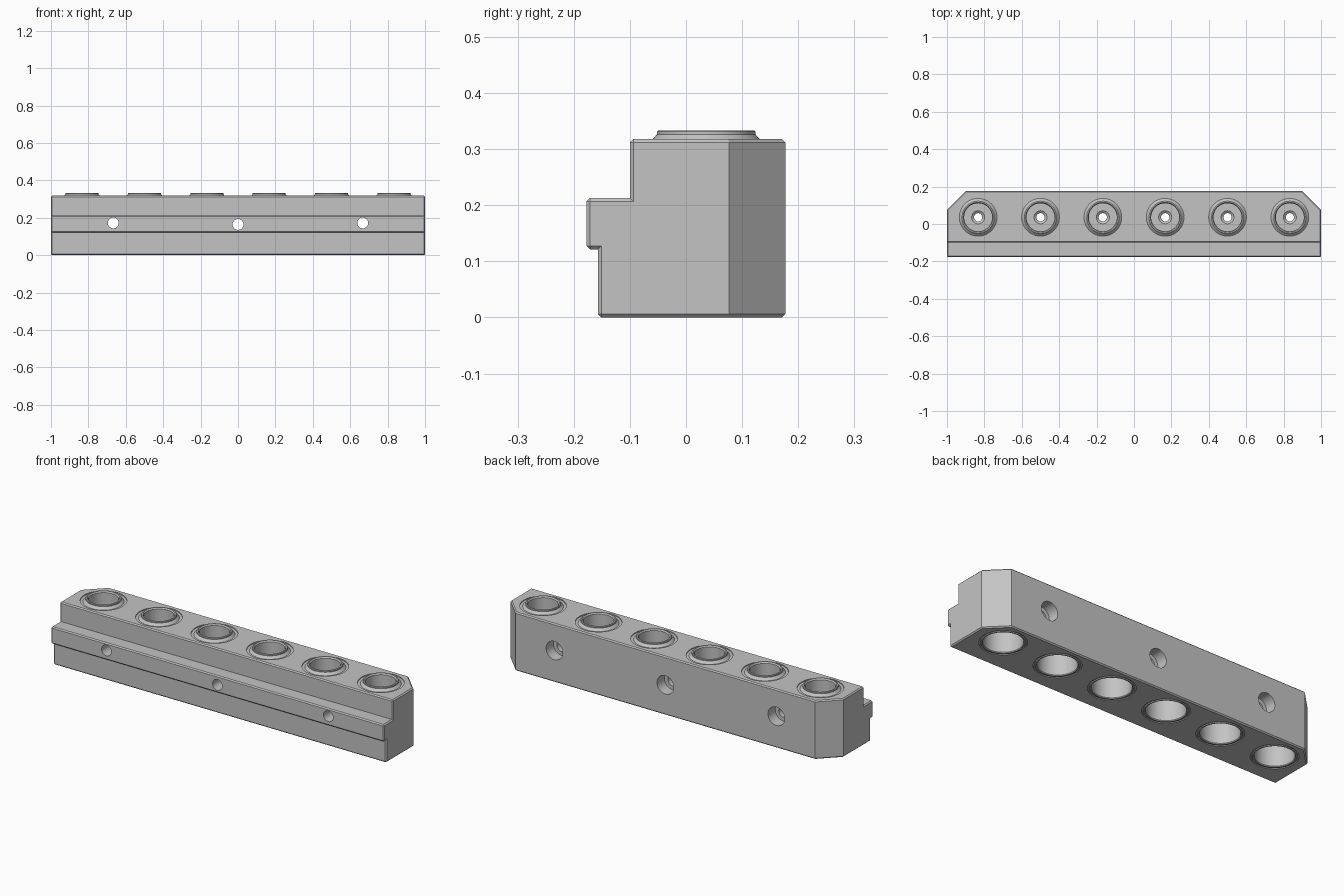
import bpy
import bmesh
from math import cos, sin, tau, radians
from mathutils import Matrix, Vector

if "Cube" in bpy.data.objects:
    bpy.data.objects.remove(bpy.data.objects["Cube"], do_unlink=True)

# One machined-metal colour
GREY = (0.55, 0.55, 0.55, 1)
metal = bpy.data.materials.new("machined grey")
metal.use_nodes = True
metal.diffuse_color = GREY
metal.node_tree.nodes["Principled BSDF"].inputs["Base Color"].default_value = GREY

SEGMENTS = 48
BORE_X = [(i - 2.5) / 3 for i in range(6)]
BORE_Y = 0.036
BORE_R = 0.115


def lathe(bm, profile, matrix, closed):
    """Revolve (radius, height) points; an open profile gets flat end caps."""
    rings = []
    for r, h in profile:
        rings.append([bm.verts.new(matrix @ Vector((r * cos(tau * i / SEGMENTS),
                                                    r * sin(tau * i / SEGMENTS), h)))
                      for i in range(SEGMENTS)])
    pairs = list(zip(rings, rings[1:]))
    if closed:
        pairs.append((rings[-1], rings[0]))
    else:
        bm.faces.new(rings[0])
        bm.faces.new(rings[-1])
    for a, b in pairs:
        for i in range(SEGMENTS):
            j = (i + 1) % SEGMENTS
            bm.faces.new((a[i], a[j], b[j], b[i]))


def make_object(name, bm):
    bmesh.ops.recalc_face_normals(bm, faces=bm.faces)
    mesh = bpy.data.meshes.new(name)
    bm.to_mesh(mesh)
    bm.free()
    mesh.materials.append(metal)
    obj = bpy.data.objects.new(name, mesh)
    bpy.context.collection.objects.link(obj)
    return obj


def smooth(obj):
    bpy.ops.object.select_all(action="DESELECT")
    obj.select_set(True)
    bpy.context.view_layer.objects.active = obj
    bpy.ops.object.shade_smooth_by_angle(angle=radians(30))


# Block: stepped side profile pulled along x
section = [(-0.157, 0), (0.177, 0), (0.177, 0.318), (-0.1, 0.318),
           (-0.1, 0.213), (-0.177, 0.213), (-0.177, 0.121), (-0.157, 0.121)]
bm = bmesh.new()
end = bm.faces.new([bm.verts.new((-1, y, z)) for y, z in section])
pulled = bmesh.ops.extrude_face_region(bm, geom=[end])["geom"]
bmesh.ops.translate(bm, vec=(2, 0, 0),
                    verts=[v for v in pulled if isinstance(v, bmesh.types.BMVert)])
bmesh.ops.recalc_face_normals(bm, faces=bm.faces)

# Cut off the two back corners
for side in (-1, 1):
    cut = bmesh.ops.bisect_plane(bm, geom=bm.verts[:] + bm.edges[:] + bm.faces[:],
                                 plane_co=(side, 0.077, 0), plane_no=(side, 1, 0),
                                 clear_outer=True)
    rim = [g for g in cut["geom_cut"] if isinstance(g, bmesh.types.BMEdge)]
    bmesh.ops.edgeloop_fill(bm, edges=rim)
bmesh.ops.recalc_face_normals(bm, faces=bm.faces)


def is_broken_edge(edge):
    """Outside edges, apart from the uprights at the back."""
    a, b = (v.co for v in edge.verts)
    upright = abs(a.z - b.z) > 0.01 and a.y > 0
    return edge.is_convex and not upright


bmesh.ops.bevel(bm, geom=[e for e in bm.edges if is_broken_edge(e)],
                offset=0.006, segments=1, affect="EDGES")
block = make_object("block", bm)

# Bores and counterbored bolt holes
bm = bmesh.new()
for x in BORE_X:
    lathe(bm, [(BORE_R, -0.1), (BORE_R, 0.5)], Matrix.Translation((x, BORE_Y, 0)), False)
for x, z in ((-2 / 3, 0.172), (0, 0.164), (2 / 3, 0.172)):
    turn = Matrix.Translation((x, 0, z)) @ Matrix.Rotation(radians(-90), 4, "X")
    lathe(bm, [(0.029, -0.3), (0.029, 0.115), (0.05, 0.115), (0.05, 0.3)], turn, False)
cutter = make_object("hole_cutter", bm)
cutter.hide_render = True

holes = block.modifiers.new("holes", "BOOLEAN")
holes.operation = "DIFFERENCE"
holes.solver = "EXACT"
holes.object = cutter
bpy.context.view_layer.objects.active = block
bpy.ops.object.modifier_apply(modifier=holes.name)
bpy.data.objects.remove(cutter, do_unlink=True)
smooth(block)

# Bushings: raised lip, stepped socket above, wider socket below
bushing = [(0.022, 0.15), (0.022, 0.185), (0.035, 0.195), (0.075, 0.195),
           (0.075, 0.326), (0.08, 0.333), (0.086, 0.333), (0.088, 0.331),
           (0.088, 0.326), (0.095, 0.318), (0.101, 0.313), (BORE_R, 0.313),
           (BORE_R, 0.004), (0.108, 0.004), (0.105, 0), (0.099, 0),
           (0.096, 0.004), (0.096, 0.15)]
for number, x in enumerate(BORE_X, 1):
    bm = bmesh.new()
    lathe(bm, bushing, Matrix.Translation((x, BORE_Y, 0)), True)
    smooth(make_object(f"bushing_{number}", bm))
